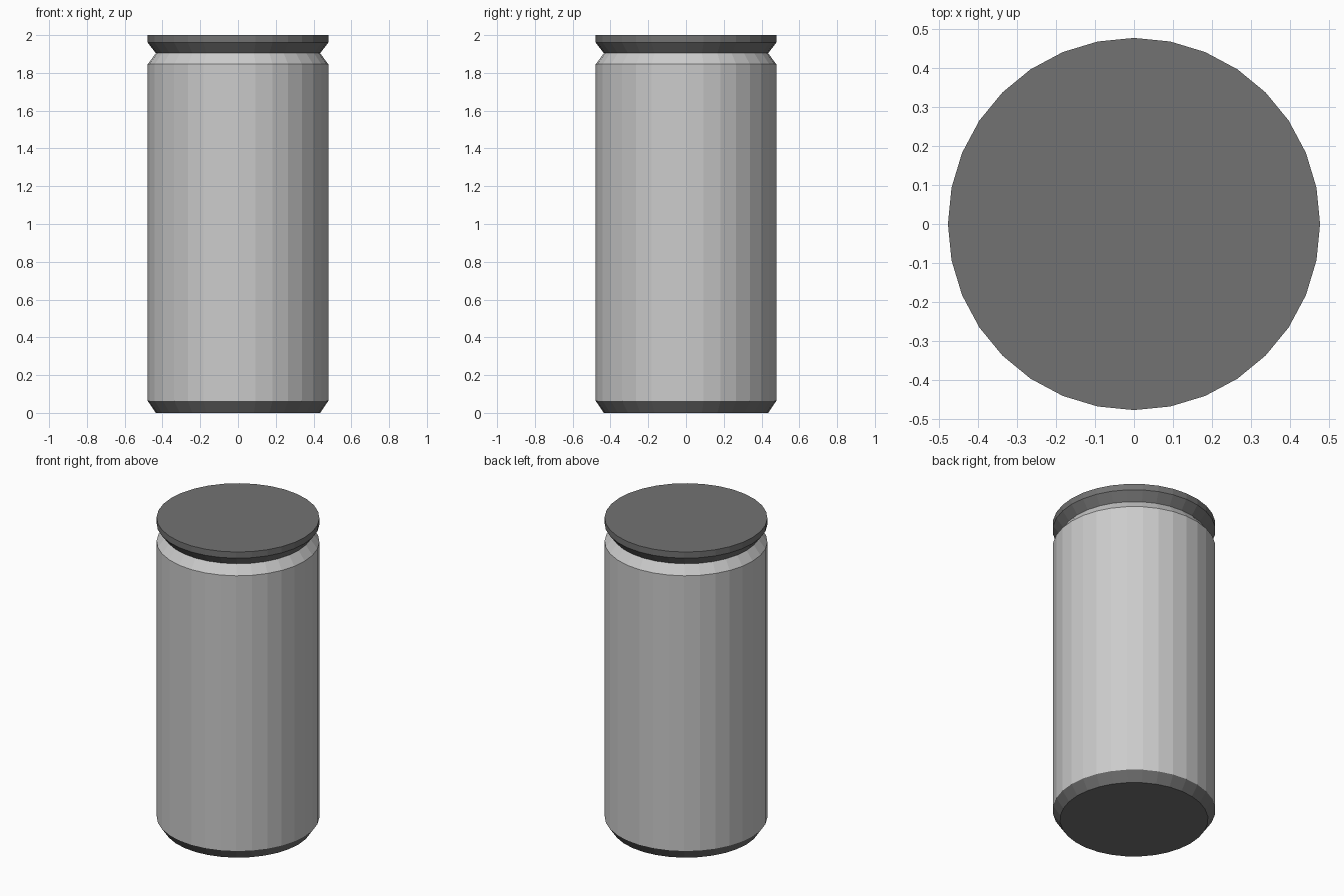
import bpy, bmesh
from math import cos, sin, tau

if "Cube" in bpy.data.objects:
    bpy.data.objects.remove(bpy.data.objects["Cube"])

SIDES = 32
R, NECK = 0.478, 0.435

dark = bpy.data.materials.new("dark_metal")
dark.diffuse_color = (0.17, 0.17, 0.17, 1)
dark.use_nodes = True
dark.node_tree.nodes["Principled BSDF"].inputs["Base Color"].default_value = dark.diffuse_color


def lathe(name, profile, cap_bottom=False, cap_top=False, material=None):
    """Revolve (radius, z) points around z, with optional flat end caps."""
    bm = bmesh.new()
    rings = [[bm.verts.new((r * cos(tau * i / SIDES), r * sin(tau * i / SIDES), z))
              for i in range(SIDES)] for r, z in profile]
    for low, high in zip(rings, rings[1:]):
        for i in range(SIDES):
            j = (i + 1) % SIDES
            bm.faces.new((low[i], low[j], high[j], high[i]))
    if cap_bottom:
        bm.faces.new(rings[0][::-1])
    if cap_top:
        bm.faces.new(rings[-1])
    mesh = bpy.data.meshes.new(name)
    bm.to_mesh(mesh)
    bm.free()
    if material:
        mesh.materials.append(material)
    obj = bpy.data.objects.new(name, mesh)
    bpy.context.collection.objects.link(obj)
    return obj


# Dark chamfered base
lathe("can_base", [(NECK, 0), (R, 0.063)], cap_bottom=True, material=dark)
# Plain grey wall tapering into the neck
lathe("can_body", [(R, 0.063), (R, 1.846), (NECK, 1.904)])
# Dark lid flaring back out to a flat rim
lathe("can_lid", [(NECK, 1.904), (R, 1.96), (R, 2.0)], cap_top=True, material=dark)
